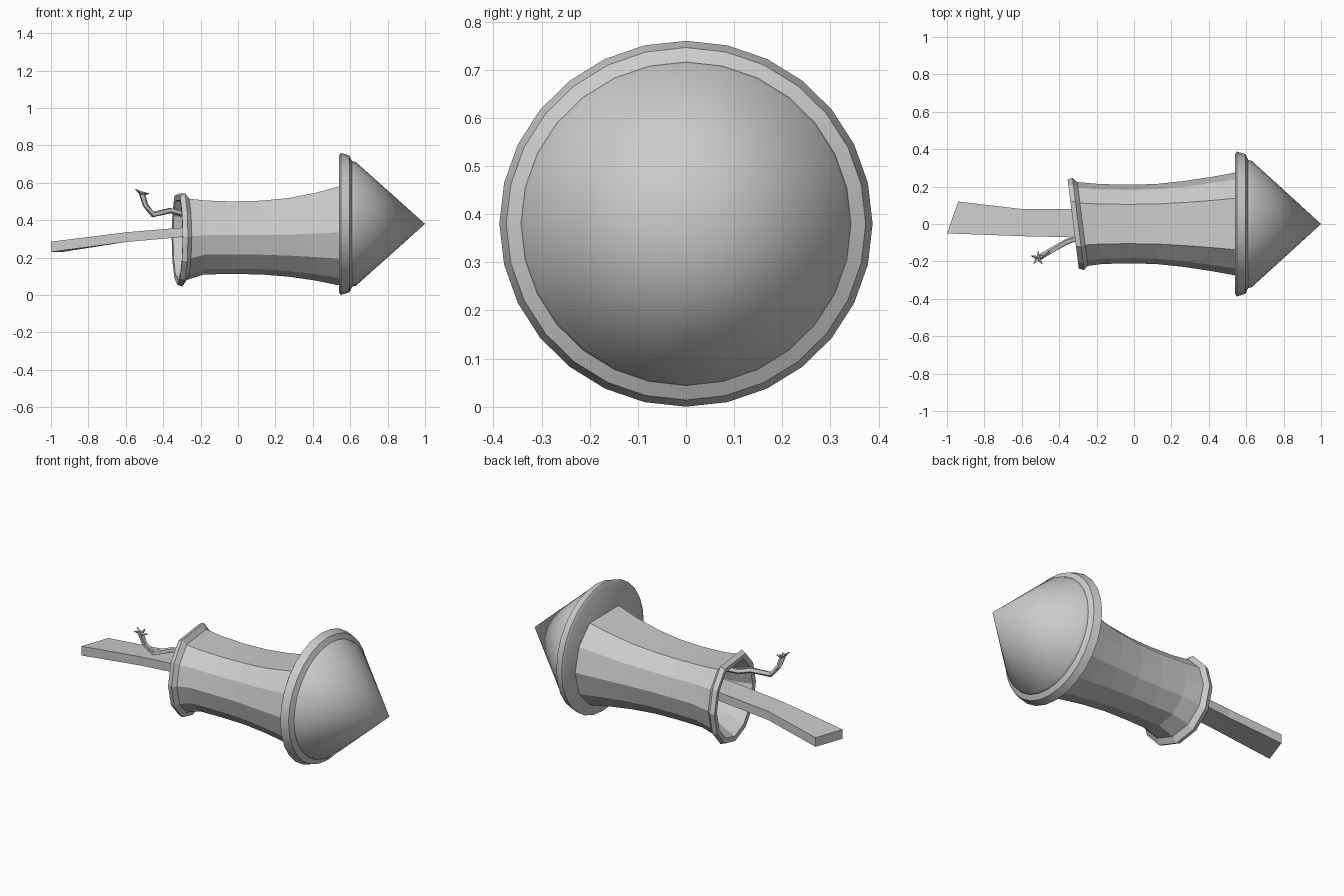
import bpy, bmesh, math
from mathutils import Vector

if "Cube" in bpy.data.objects:
    bpy.data.objects.remove(bpy.data.objects["Cube"])


def finish(name, verts, faces):
    me = bpy.data.meshes.new(name)
    me.from_pydata([tuple(v) for v in verts], [], faces)
    bm = bmesh.new()
    bm.from_mesh(me)
    bmesh.ops.recalc_face_normals(bm, faces=bm.faces[:])
    bm.to_mesh(me)
    bm.free()
    ob = bpy.data.objects.new(name, me)
    bpy.context.collection.objects.link(ob)
    return ob


def loft(name, rings, split=lambda i, j: False):
    """Skin equal-sized rings, cap both ends; split() marks quads cut diagonally."""
    n = len(rings[0])
    verts = [v for r in rings for v in r]
    faces = [list(range(n)), list(range(len(verts) - n, len(verts)))]
    for i in range(len(rings) - 1):
        for j in range(n):
            a, b = i * n + j, i * n + (j + 1) % n
            c, d = b + n, a + n
            faces += [[a, b, c], [a, c, d]] if split(i, j) else [[a, b, c, d]]
    return finish(name, verts, faces)


# Nose cone: 28-sided rim, 14 broad facets to the tip
N, CZ = 28, 0.38
profile = [(0.54, 0.365), (0.55, 0.38), (0.595, 0.366), (0.61, 0.336), (0.63, 0.331)]
verts = [(x, 1.02 * r * math.cos(2 * math.pi * k / N), CZ + r * math.sin(2 * math.pi * k / N))
         for x, r in profile for k in range(N)]
tip = len(verts)
verts.append((1.0, 0, CZ))
faces = [list(range(N))]
for i in range(len(profile) - 1):
    for k in range(N):
        k2 = (k + 1) % N
        faces.append([i * N + k, i * N + k2, (i + 1) * N + k2, (i + 1) * N + k])
base = (len(profile) - 1) * N
for k in range(0, N, 2):
    faces.append([tip, base + k, base + k + 1, base + (k + 2) % N])
nose = finish("nose_cone", verts, faces)
for p in nose.data.polygons:
    p.use_smooth = tip not in p.vertices
nose.data.set_sharp_from_angle(angle=math.radians(40))


# Body tube: twelve-sided section with a flattened top, flared tilted tail, hollow end
def section(x, top, bottom, ry):
    rz = (top - bottom) / 1.866
    slant = 0.125 * max(0.0, min(1.0, (-0.15 - x) / 0.1)) if x < -0.15 else 0
    ring = []
    for k in range(1, 12):
        a = math.radians(30 * k)
        y = -ry * math.sin(a)
        ring.append((x - slant * y, y, bottom + rz + rz * math.cos(a)))
    return ring


stations = [
    (-0.02, 0.46, 0.15, 0.165), (-0.2, 0.46, 0.14, 0.17),
    (-0.322, 0.505, 0.082, 0.205), (-0.325, 0.53, 0.055, 0.238),
    (-0.298, 0.543, 0.045, 0.246), (-0.275, 0.515, 0.08, 0.224),
    (-0.18, 0.505, 0.11, 0.214), (-0.03, 0.5, 0.112, 0.21),
    (0.12, 0.504, 0.11, 0.214), (0.27, 0.518, 0.098, 0.23),
    (0.41, 0.545, 0.078, 0.251), (0.56, 0.585, 0.048, 0.278)]
loft("rocket_body", [section(*s) for s in stations], lambda i, j: i >= 5 and j < 10)

# Guide stick: bent slab, (x at -y, x at +y, y low, y high, z low, z high)
slab = [(0.0, 0.0, -0.072, 0.08, 0.325, 0.375), (-0.3, -0.3, -0.072, 0.08, 0.31, 0.36),
        (-0.6, -0.6, -0.065, 0.08, 0.283, 0.335), (-1.0, -0.94, -0.05, 0.12, 0.23, 0.285)]
loft("guide_stick", [[(xa, ya, za), (xb, yb, za), (xb, yb, zb), (xa, ya, zb)]
                     for xa, xb, ya, yb, za, zb in slab])


# Fuse: thin tube along a bent path, with frayed prongs at its end
def tube(name, path, radii, sides=5):
    pts = [Vector(p) for p in path]
    rings = []
    for i, p in enumerate(pts):
        t = (pts[min(i + 1, len(pts) - 1)] - pts[max(i - 1, 0)]).normalized()
        u = t.cross(Vector((0.3, 1, 0.1))).normalized()
        w = t.cross(u)
        rings.append([p + radii[i] * (u * math.cos(2 * math.pi * k / sides)
                                      + w * math.sin(2 * math.pi * k / sides))
                      for k in range(sides)])
    return loft(name, rings)


end = (-0.513, -0.182, 0.54)
tube("fuse", [(-0.1, -0.07, 0.42), (-0.3, -0.075, 0.435), (-0.36, -0.095, 0.452),
              (-0.455, -0.15, 0.43), (-0.495, -0.172, 0.48), end],
     [0.016, 0.016, 0.016, 0.016, 0.015, 0.017])
for k in range(5):
    a = 2 * math.pi * k / 5 + 0.3
    tube("fuse_fray_%d" % (k + 1),
         [end, (end[0] + 0.038 * math.cos(a), end[1] + 0.038 * math.sin(a),
                end[2] + 0.014 + 0.012 * math.cos(a + math.pi))],
         [0.012, 0.002], 4)
